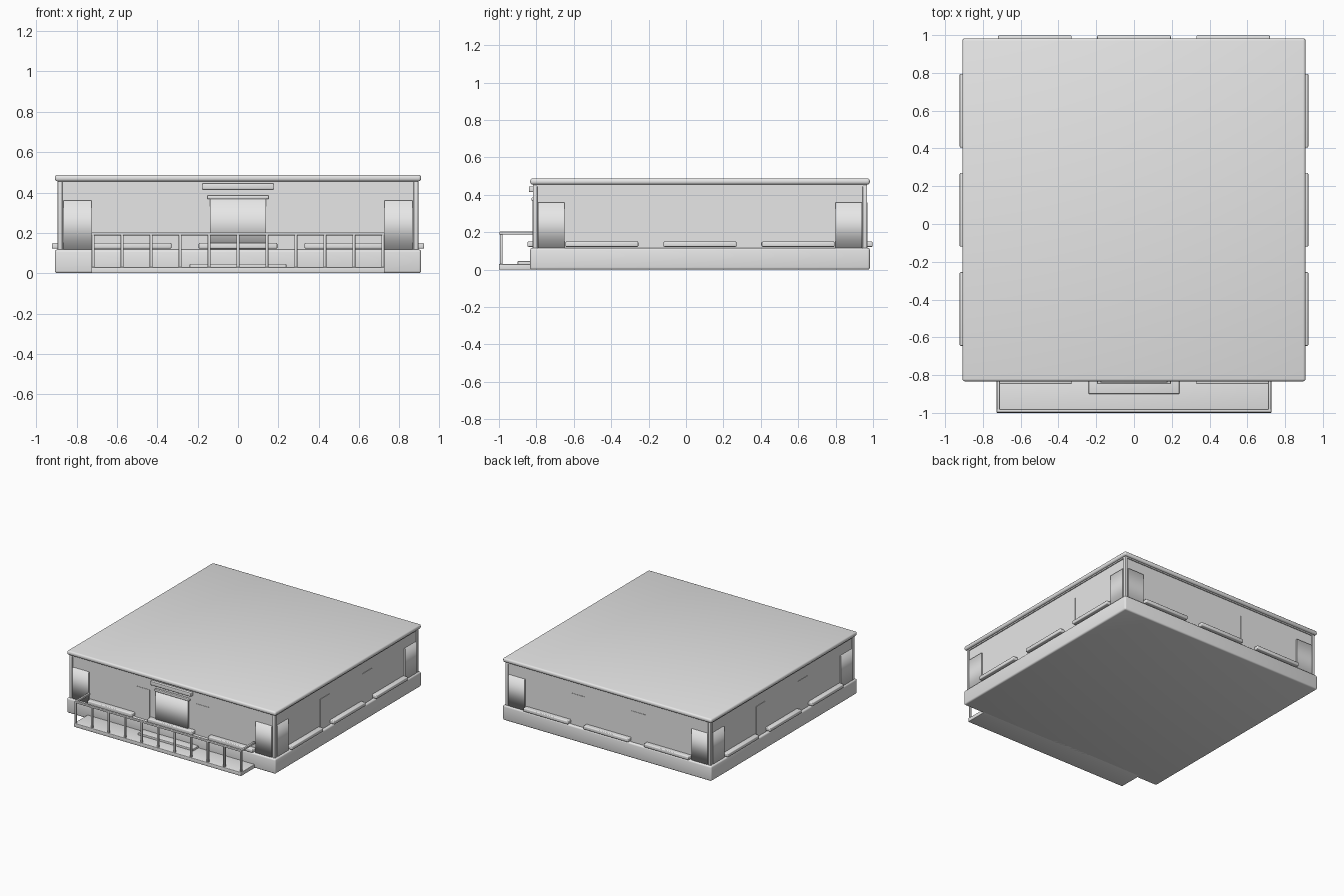
import bpy
import bmesh
import math
from mathutils import Matrix, Vector

if "Cube" in bpy.data.objects:
    bpy.data.objects.remove(bpy.data.objects["Cube"])

grey = bpy.data.materials.new("plain grey")
grey.use_nodes = True
grey.diffuse_color = (0.8, 0.8, 0.8, 1)
grey.node_tree.nodes["Principled BSDF"].inputs["Base Color"].default_value = (0.8, 0.8, 0.8, 1)

MID_Y = 0.075  # centre of the square building
HALF = 0.885   # half width of the walls


def box(name, low, high, bevel=0, soft=False, turn=0):
    """Box between two corners, turned in quarter turns about the building."""
    low, high = Vector(low), Vector(high)
    bm = bmesh.new()
    bmesh.ops.create_cube(bm, size=1)
    size = high - low
    bmesh.ops.transform(bm, verts=bm.verts,
                        matrix=Matrix.Translation((low + high) / 2) @ Matrix.Diagonal((*size, 1)))
    if bevel:
        bmesh.ops.bevel(bm, geom=bm.edges[:], offset=bevel, segments=3,
                        profile=0.5, affect='EDGES')
    if soft:  # shading rolls over the top and bottom, ends stay crisp
        for edge in bm.edges:
            a, b = edge.verts
            edge.smooth = abs(a.co.x - b.co.x) > size.x / 2
        for face in bm.faces:
            face.smooth = True
    centre = Vector((0, MID_Y, 0))
    spin = (Matrix.Translation(centre) @ Matrix.Rotation(turn * math.pi / 2, 4, 'Z')
            @ Matrix.Translation(-centre))
    bmesh.ops.transform(bm, verts=bm.verts, matrix=spin)
    mesh = bpy.data.meshes.new(name)
    bm.to_mesh(mesh)
    bm.free()
    mesh.materials.append(grey)
    obj = bpy.data.objects.new(name, mesh)
    bpy.context.collection.objects.link(obj)
    if bevel:
        bpy.ops.object.select_all(action='DESELECT')
        obj.select_set(True)
        bpy.context.view_layer.objects.active = obj
        bpy.ops.object.shade_smooth_by_angle(angle=math.radians(40))
    return obj


def square(name, half, z0, z1, bevel=0):
    return box(name, (-half, MID_Y - half, z0), (half, MID_Y + half, z1), bevel)


# Building shell
square("foundation", 0.908, 0, 0.117, 0.012)
square("walls", HALF, 0.1, 0.46)
square("eave_moulding", 0.892, 0.445, 0.46)
square("roof_slab", 0.908, 0.455, 0.488, 0.013)

# Corner posts
for sx in (-1, 1):
    for sy in (-1, 1):
        x, y = sx * 0.882, MID_Y + sy * 0.882
        box("corner_post", (x - 0.012, y - 0.012, 0.11), (x + 0.012, y + 0.012, 0.455), 0.004)

# Pilasters and sills repeat on all four sides
wall_y = MID_Y - HALF
for turn, side in enumerate(("front", "left", "back", "right")):
    for s in (-1, 1):
        a, b = sorted((s * 0.725, s * 0.865))
        box(side + "_corner_pilaster", (a, wall_y - 0.01, 0.115), (b, wall_y + 0.02, 0.36),
            soft=True, turn=turn)
        a, b = sorted((s * 0.2, s * 0.32))
        box(side + "_middle_pilaster", (a, wall_y - 0.003, 0.115), (b, wall_y + 0.02, 0.36),
            turn=turn)
    for x in (-0.525, 0, 0.525):
        box(side + "_sill", (x - 0.195, wall_y - 0.038, 0.122), (x + 0.195, wall_y + 0.02, 0.15),
            0.006, turn=turn)

# Doorway
box("door", (-0.14, wall_y - 0.012, 0.115), (0.14, wall_y + 0.02, 0.37), soft=True)
box("door_lintel", (-0.152, wall_y - 0.016, 0.367), (0.152, wall_y + 0.02, 0.386), 0.005)
box("door_canopy", (-0.177, wall_y - 0.03, 0.415), (0.177, wall_y + 0.02, 0.445), 0.005)

# Porch floor and step
box("porch_floor", (-0.727, -1, 0), (0.727, -0.8, 0.03), 0.004)
box("porch_step", (-0.24, -0.9, 0.025), (0.24, -0.8, 0.046), 0.004)

# Porch railing
box("front_rail", (-0.727, -0.997, 0.188), (0.727, -0.98, 0.203), 0.003)
for s in (-1, 1):
    x = s * 0.718
    box("side_rail", (x - 0.008, -0.99, 0.188), (x + 0.008, -0.82, 0.203), 0.003)
for i in range(11):
    x = (i - 5) * 0.1436
    box("railing_post", (x - 0.007, -0.995, 0.02), (x + 0.007, -0.981, 0.195), 0.002)
